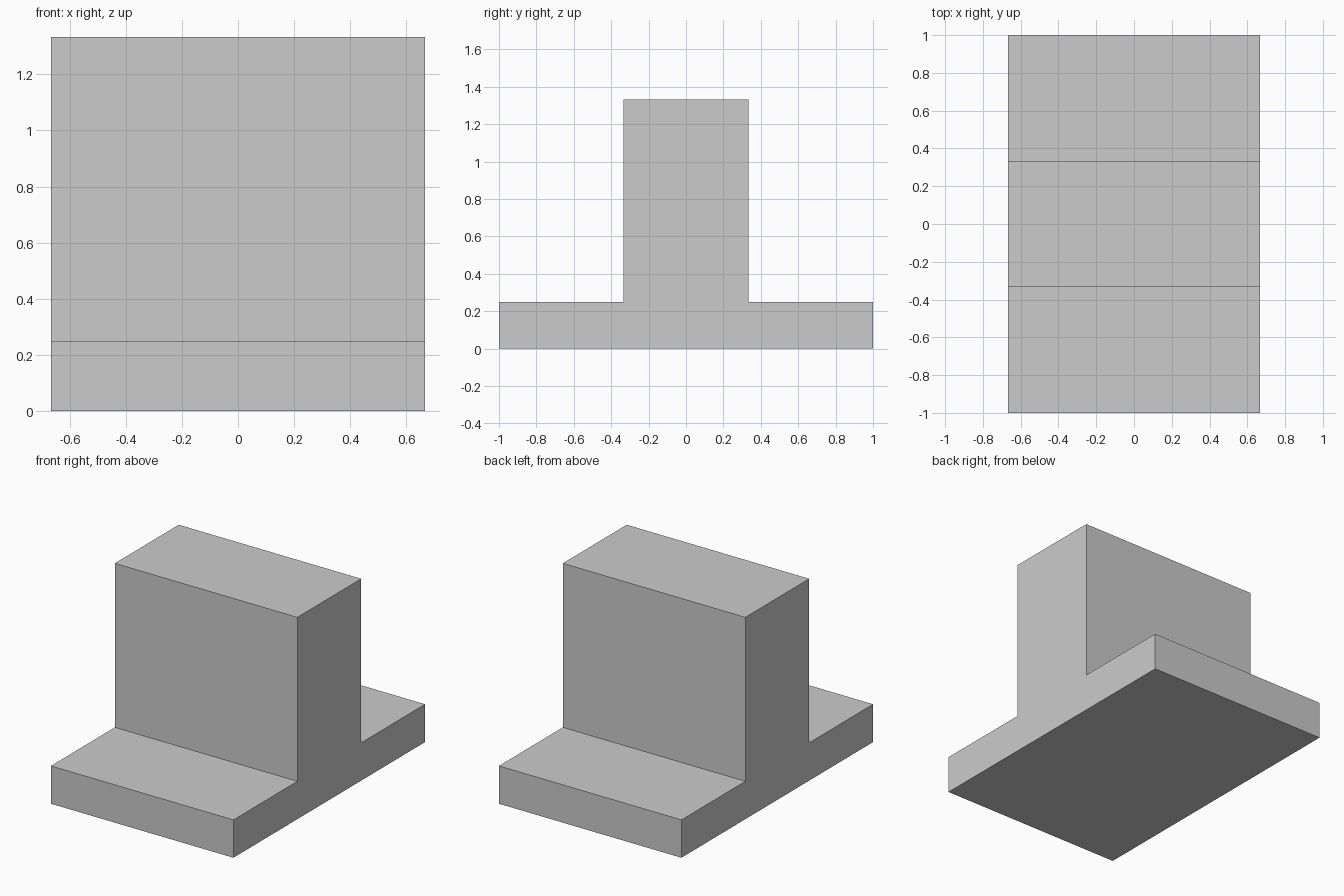
import bpy, bmesh
from mathutils import Vector

if "Cube" in bpy.data.objects:
    bpy.data.objects.remove(bpy.data.objects["Cube"])

HALF_WIDTH = 2 / 3      # half extent along x
HALF_LENGTH = 1.0       # half extent of the base along y
HALF_WALL = 1 / 3       # half thickness of the upright
BASE_TOP = 0.25
HEIGHT = 4 / 3

# Right half of the inverted T profile (y, z), mirrored to the left
half = [(HALF_LENGTH, 0), (HALF_LENGTH, BASE_TOP), (HALF_WALL, BASE_TOP), (HALF_WALL, HEIGHT)]
profile = half + [(-y, z) for y, z in reversed(half)]

# Extrude the profile along x into one closed solid
bm = bmesh.new()
face = bm.faces.new([bm.verts.new((-HALF_WIDTH, y, z)) for y, z in profile])
extruded = bmesh.ops.extrude_face_region(bm, geom=[face], use_keep_orig=True)
moved = [v for v in extruded["geom"] if isinstance(v, bmesh.types.BMVert)]
bmesh.ops.translate(bm, verts=moved, vec=Vector((2 * HALF_WIDTH, 0, 0)))
bmesh.ops.recalc_face_normals(bm, faces=bm.faces[:])

mesh = bpy.data.meshes.new("inverted_t_block")
bm.to_mesh(mesh)
bm.free()
block = bpy.data.objects.new("inverted_t_block", mesh)
bpy.context.collection.objects.link(block)
